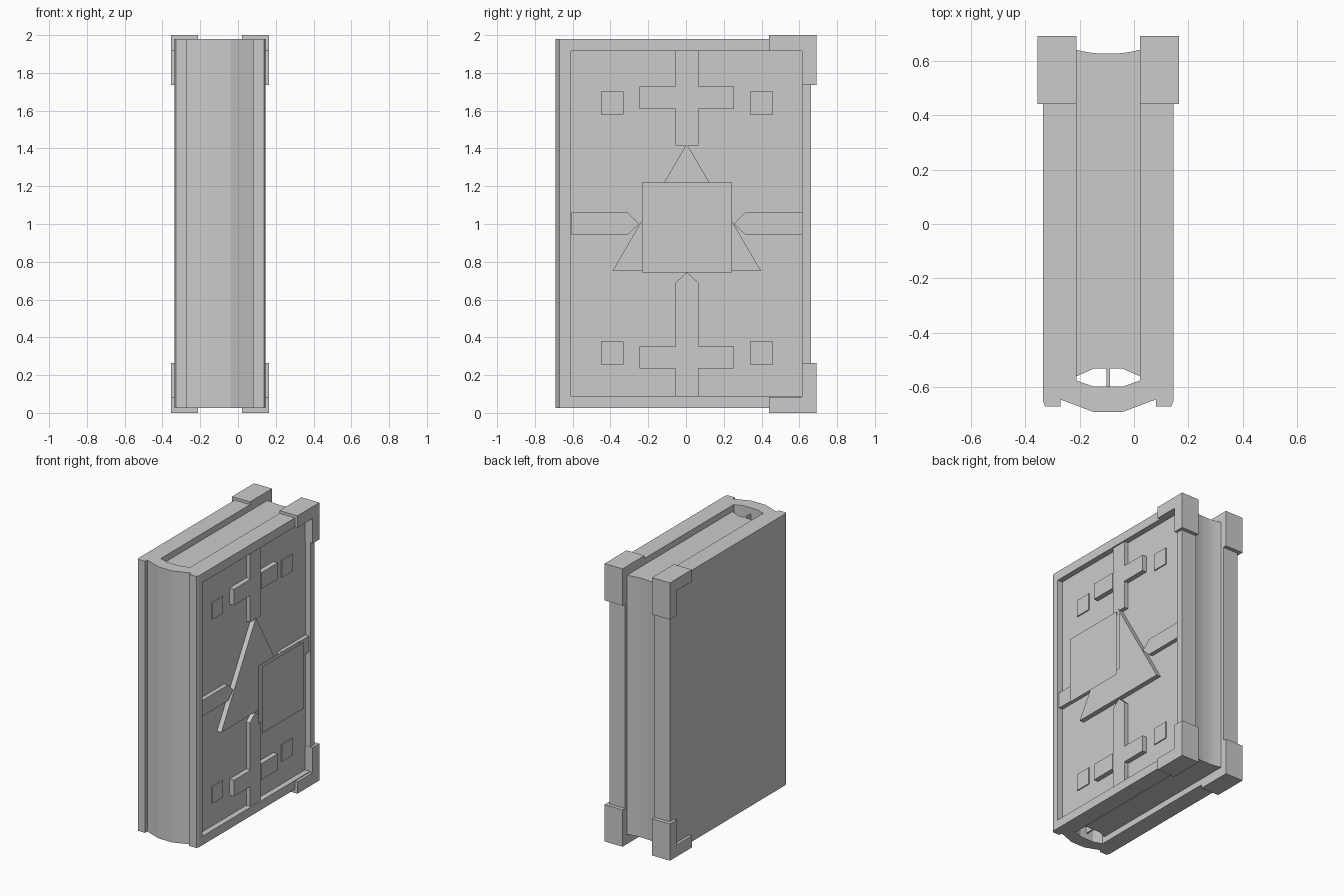
import bpy, bmesh

if "Cube" in bpy.data.objects:
    bpy.data.objects.remove(bpy.data.objects["Cube"])

grey = bpy.data.materials.new("plain_grey")
grey.diffuse_color = (0.6, 0.6, 0.6, 1)
grey.use_nodes = True
grey.node_tree.nodes["Principled BSDF"].inputs["Base Color"].default_value = grey.diffuse_color


def prism(name, points, lo, hi, axis):
    """Extrude an outline: axis 'z' takes (x, y) points, axis 'x' takes (y, z)."""
    bm = bmesh.new()
    place = (lambda p, h: (p[0], p[1], h)) if axis == "z" else (lambda p, h: (h, p[0], p[1]))
    face = bm.faces.new([bm.verts.new(place(p, lo)) for p in points])
    if hi != lo:
        top = bmesh.ops.extrude_face_region(bm, geom=[face])["geom"]
        shift = place((0, 0), hi - lo)
        bmesh.ops.translate(bm, vec=shift, verts=[v for v in top if isinstance(v, bmesh.types.BMVert)])
        bmesh.ops.recalc_face_normals(bm, faces=bm.faces)
    mesh = bpy.data.meshes.new(name)
    bm.to_mesh(mesh)
    bm.free()
    mesh.materials.append(grey)
    ob = bpy.data.objects.new(name, mesh)
    bpy.context.collection.objects.link(ob)
    return ob


def rect(a0, a1, b0, b1):
    return [(a0, b0), (a1, b0), (a1, b1), (a0, b1)]


MID = -0.095   # middle of the book thickness
PANEL = 0.105  # floor of the recessed front panel


def mirrored(half):
    """Complete a right-hand outline by mirroring it over the middle."""
    return half + [(2 * MID - x, y) for x, y in reversed(half)]


# Cover: two boards joined by a rounded spine
cover_half = [(-0.04, -0.69), (0.08, -0.645), (0.08, -0.67), (0.137, -0.67),
              (0.145, -0.65), (0.145, 0.663), (0.022, 0.663), (0.022, -0.575),
              (-0.04, -0.597)]
cover = prism("cover", mirrored(cover_half), 0.026, 1.98, "z")

# Recess in the front board
cutter = prism("panel_cutter", rect(-0.61, 0.615, 0.09, 1.915), PANEL, 0.3, "x")
cutter.hide_render = True
cutter.hide_viewport = True
cut = cover.modifiers.new("recess", "BOOLEAN")
cut.object = cutter
cut.solver = "EXACT"

# Page block with hollow fore edge and rounded back
fore = [(MID + 0.117 * t, 0.625 + 0.015 * t * t) for t in (0.2, 0.4, 0.6, 0.8, 1.0)]
prism("pages", mirrored([(-0.045, -0.53), (0.022, -0.56)] + fore[::-1]), 0.07, 1.935, "z")

# Thin rib between pages and spine
prism("spine_rib", rect(-0.101, -0.089, -0.597, -0.53), 0.07, 1.935, "z")

# L-shaped corner guards on both boards, top and bottom
guard = [(0.44, 2.0), (0.44, 1.915), (0.613, 1.915), (0.613, 1.735), (0.69, 1.735), (0.69, 2.0)]
for side, x0, x1 in (("front", 0.022, 0.165), ("back", -0.355, -0.212)):
    prism(side + "_top_guard", guard, x0, x1, "x")
    prism(side + "_bottom_guard", [(y, 2.0 - z) for y, z in guard], x0, x1, "x")

# Pointed straps
prism("top_strap", [(-0.055, 1.915), (-0.055, 1.415), (0.065, 1.415), (0.065, 1.915)], PANEL, 0.135, "x")
prism("bottom_strap", [(-0.055, 0.09), (0.065, 0.09), (0.065, 0.69), (0.005, 0.745), (-0.055, 0.69)],
      PANEL, 0.135, "x")
for name, s in (("left_strap", -1), ("right_strap", 1)):
    strap = [(0.61, 0.945), (0.61, 1.06), (0.31, 1.06), (0.25, 1.0), (0.31, 0.945)]
    prism(name, [(0.003 + s * y, z) for y, z in strap], PANEL, 0.135, "x")

# Cross bars and small square studs
for label, bar_z, stud_z in (("top", 1.61, 1.58), ("bottom", 0.235, 0.255)):
    for side, y0, y1, stud_y in (("left", -0.245, -0.055, -0.45), ("right", 0.065, 0.255, 0.34)):
        prism(f"{label}_{side}_bar", rect(y0, y1, bar_z, bar_z + 0.117), PANEL, 0.14, "x")
        prism(f"{label}_{side}_stud", rect(stud_y, stud_y + 0.12, stud_z, stud_z + 0.122),
              PANEL, PANEL + 0.008, "x")

# Triangle emblem
prism("triangle", [(-0.39, 0.75), (0.398, 0.75), (0.004, 1.425)], PANEL, 0.14, "x")

# Floating flat squares ahead of the emblem
prism("inner_square", rect(-0.233, 0.243, 0.8, 1.22), 0.325, 0.325, "x")
prism("outer_square", rect(-0.233, 0.243, 0.742, 1.22), 0.355, 0.355, "x")
